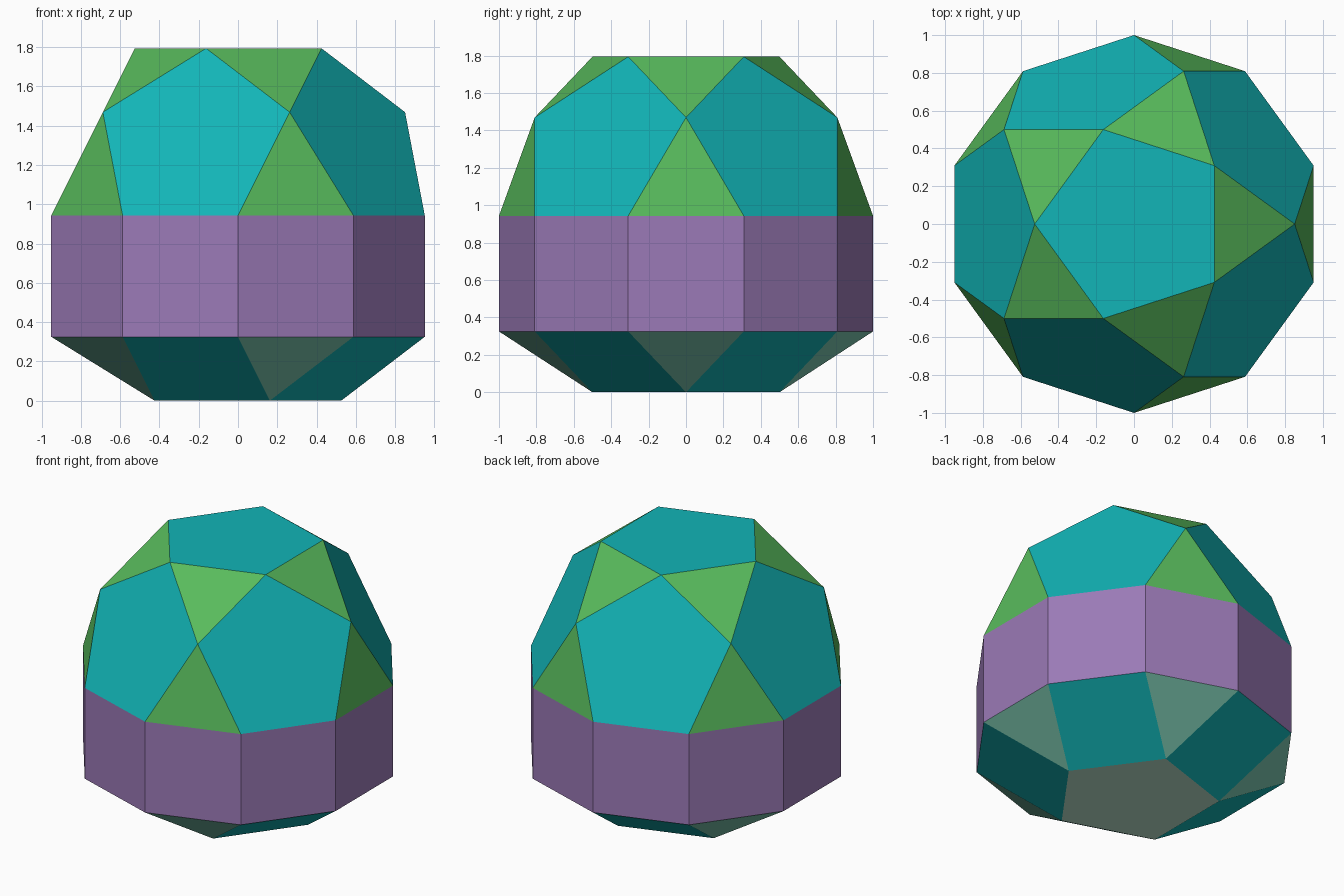
import bpy, math
from mathutils import Vector

if "Cube" in bpy.data.objects:
    bpy.data.objects.remove(bpy.data.objects["Cube"])

# Equal-edge solid: lower cupola, ten-sided band, upper rotunda
EDGE = 2 * math.sin(math.radians(18))
STEP = 0.325
Z1 = STEP                 # band bottom
Z2 = Z1 + EDGE            # band top
Z4 = Z2 + 0.851           # crown
Z3 = Z4 - STEP            # rotunda middle ring
R_SMALL, R_MID = 0.5257, 0.8507
CENTRE = Vector((0, 0, 0.8))


def material(name, rgb):
    def lin(c):
        c /= 255
        return c / 12.92 if c <= 0.04045 else ((c + 0.055) / 1.055) ** 2.4
    m = bpy.data.materials.new(name)
    m.diffuse_color = (*[lin(c) for c in rgb], 1)
    m.use_nodes = True
    m.node_tree.nodes["Principled BSDF"].inputs["Base Color"].default_value = m.diffuse_color
    return m


def pt(deg, r, z):
    a = math.radians(deg)
    return Vector((r * math.cos(a), r * math.sin(a), z))


def build(name, faces, mats):
    """Make an object from (corner points, material index) pairs facing outward."""
    verts, index, polys, ids = [], {}, [], []
    for pts, mat in faces:
        normal = (pts[1] - pts[0]).cross(pts[2] - pts[0])
        if normal.dot(sum(pts, Vector()) / len(pts) - CENTRE) < 0:
            pts = pts[::-1]
        poly = []
        for p in pts:
            key = tuple(round(c, 3) for c in p)
            if key not in index:
                index[key] = len(verts)
                verts.append(p)
            poly.append(index[key])
        polys.append(poly)
        ids.append(mat)
    mesh = bpy.data.meshes.new(name)
    mesh.from_pydata(verts, [], polys)
    for m in mats:
        mesh.materials.append(m)
    for face, i in zip(mesh.polygons, ids):
        face.material_index = i
    obj = bpy.data.objects.new(name, mesh)
    bpy.context.collection.objects.link(obj)


teal = material("teal", (18, 181, 183))
green = material("green", (88, 187, 92))
purple = material("purple", (155, 122, 183))
mint = material("mint", (124, 200, 176))
pale = material("pale_mint", (190, 232, 208))

fifths = range(0, 360, 72)

# Upper rotunda: pentagons with triangles between them
dome = [([pt(a + 36, R_SMALL, Z4) for a in fifths], 0)]
for a in fifths:
    dome.append(([pt(a + 36, R_SMALL, Z4), pt(a, R_MID, Z3), pt(a + 18, 1, Z2),
                  pt(a + 54, 1, Z2), pt(a + 72, R_MID, Z3)], 0))
    dome.append(([pt(a - 36, R_SMALL, Z4), pt(a, R_MID, Z3), pt(a + 36, R_SMALL, Z4)], 1))
    dome.append(([pt(a - 18, 1, Z2), pt(a + 18, 1, Z2), pt(a, R_MID, Z3)], 1))
build("upper_rotunda", dome, [teal, green])

# Middle band: ten squares
build("middle_band", [([pt(a, 1, Z1), pt(a + 36, 1, Z1), pt(a + 36, 1, Z2), pt(a, 1, Z2)], 0)
                      for a in range(18, 378, 36)], [purple])

# Lower cupola: squares and triangles around a pentagon
base = [([pt(a, R_SMALL, 0) for a in fifths], 2)]
for a in fifths:
    base.append(([pt(a, R_SMALL, 0), pt(a + 72, R_SMALL, 0),
                  pt(a + 54, 1, Z1), pt(a + 18, 1, Z1)], 0))
    base.append(([pt(a, R_SMALL, 0), pt(a + 18, 1, Z1), pt(a - 18, 1, Z1)], 1))
build("lower_cupola", base, [teal, mint, pale])
